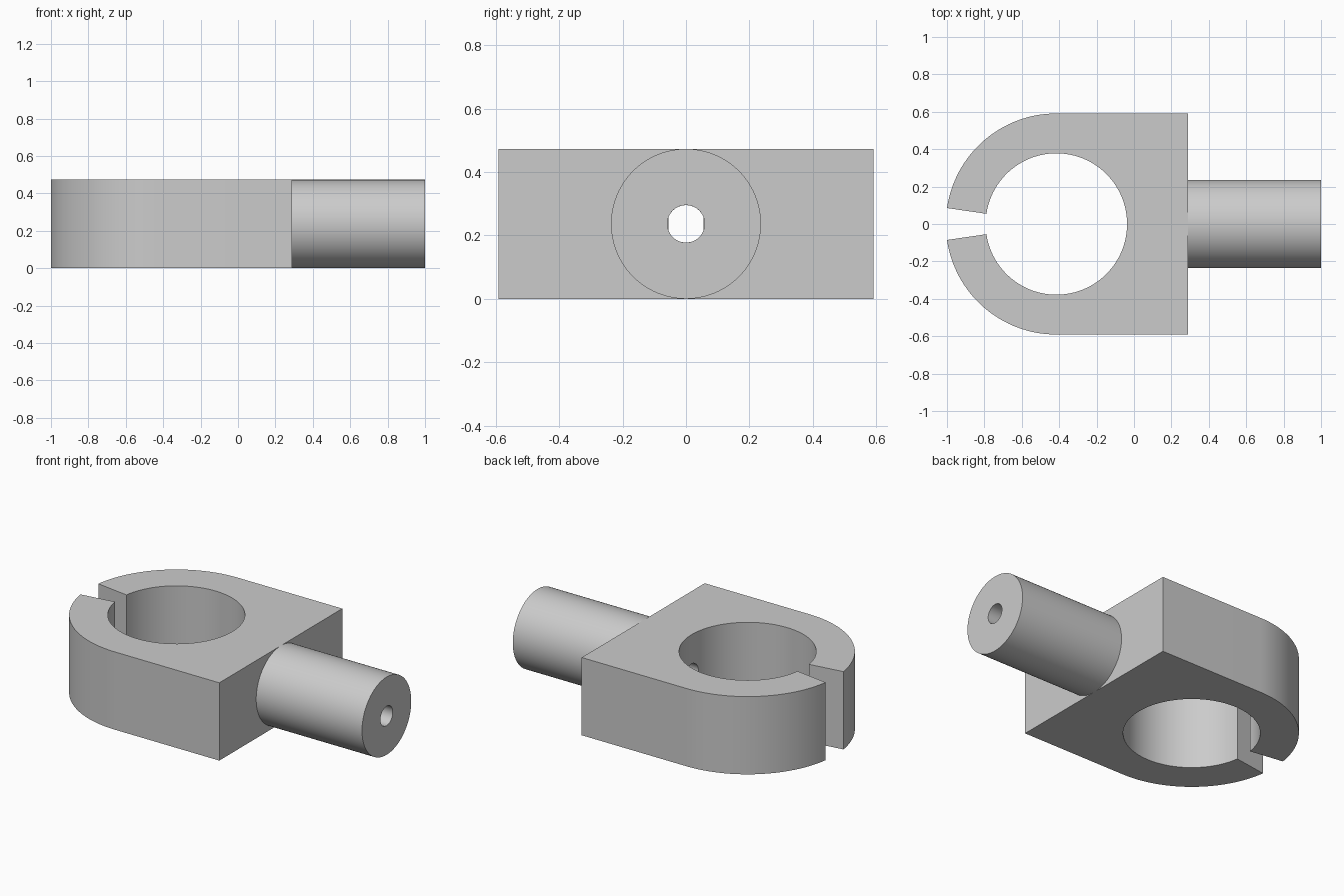
import bpy, bmesh
from math import cos, sin, pi, radians
from mathutils import Matrix, Vector

if "Cube" in bpy.data.objects:
    bpy.data.objects.remove(bpy.data.objects["Cube"], do_unlink=True)

HEIGHT = 0.473
MID = HEIGHT / 2
RING_X, OUTER, INNER = -0.415, 0.591, 0.378
FACE_X, BORE = 0.288, 0.059
GAP = radians(8.3)

grey = bpy.data.materials.new("plain grey")
grey.use_nodes = True
colour = (0.6, 0.6, 0.6, 1)
grey.diffuse_color = colour
grey.node_tree.nodes["Principled BSDF"].inputs["Base Color"].default_value = colour


def make_object(name, bm):
    bmesh.ops.recalc_face_normals(bm, faces=bm.faces)
    mesh = bpy.data.meshes.new(name)
    bm.to_mesh(mesh)
    bm.free()
    obj = bpy.data.objects.new(name, mesh)
    bpy.context.collection.objects.link(obj)
    mesh.materials.append(grey)
    return obj


def arc(radius, start, end, steps):
    angles = [start + (end - start) * i / steps for i in range(steps + 1)]
    return [(RING_X + radius * cos(a), radius * sin(a)) for a in angles]


def smooth(obj):
    bpy.ops.object.select_all(action="DESELECT")
    obj.select_set(True)
    bpy.context.view_layer.objects.active = obj
    bpy.ops.object.shade_smooth_by_angle(angle=radians(30))


# Split clamp: square back, round front, radial slot
outline = [(FACE_X, OUTER)]
outline += arc(OUTER, pi / 2, pi - GAP, 32)
outline += arc(INNER, pi - GAP, GAP - pi, 96)
outline += arc(OUTER, pi + GAP, 3 * pi / 2, 32)
outline += [(FACE_X, -OUTER)]
bm = bmesh.new()
base = bm.faces.new([bm.verts.new((x, y, 0)) for x, y in outline])
top = bmesh.ops.extrude_face_region(bm, geom=[base])["geom"]
bmesh.ops.translate(bm, vec=(0, 0, HEIGHT),
                    verts=[v for v in top if isinstance(v, bmesh.types.BMVert)])
clamp = make_object("clamp_body", bm)

# Bore through the clamp wall, in line with the shaft
bm = bmesh.new()
bmesh.ops.create_cone(bm, cap_ends=True, segments=48, radius1=BORE, radius2=BORE,
                      depth=0.7, matrix=Matrix.Translation((0.1, 0, MID))
                      @ Matrix.Rotation(pi / 2, 4, "Y"))
cutter = make_object("bore_cutter", bm)
cutter.hide_render = True
cut = clamp.modifiers.new("bore", "BOOLEAN")
cut.operation = "DIFFERENCE"
cut.solver = "EXACT"
cut.object = cutter
bpy.context.view_layer.objects.active = clamp
bpy.ops.object.modifier_apply(modifier=cut.name)
bpy.data.objects.remove(cutter, do_unlink=True)
smooth(clamp)

# Hollow shaft, turned around the x axis
bm = bmesh.new()
section = [(FACE_X, BORE), (1, BORE), (1, MID), (FACE_X, MID)]
points = [bm.verts.new((x, 0, MID + r)) for x, r in section]
edges = [bm.edges.new(pair) for pair in zip(points, points[1:])]
bmesh.ops.spin(bm, geom=points + edges, cent=Vector((0, 0, MID)), axis=(1, 0, 0),
               angle=2 * pi, steps=96, use_merge=True)
bmesh.ops.remove_doubles(bm, verts=bm.verts, dist=0.0001)
smooth(make_object("hollow_shaft", bm))
